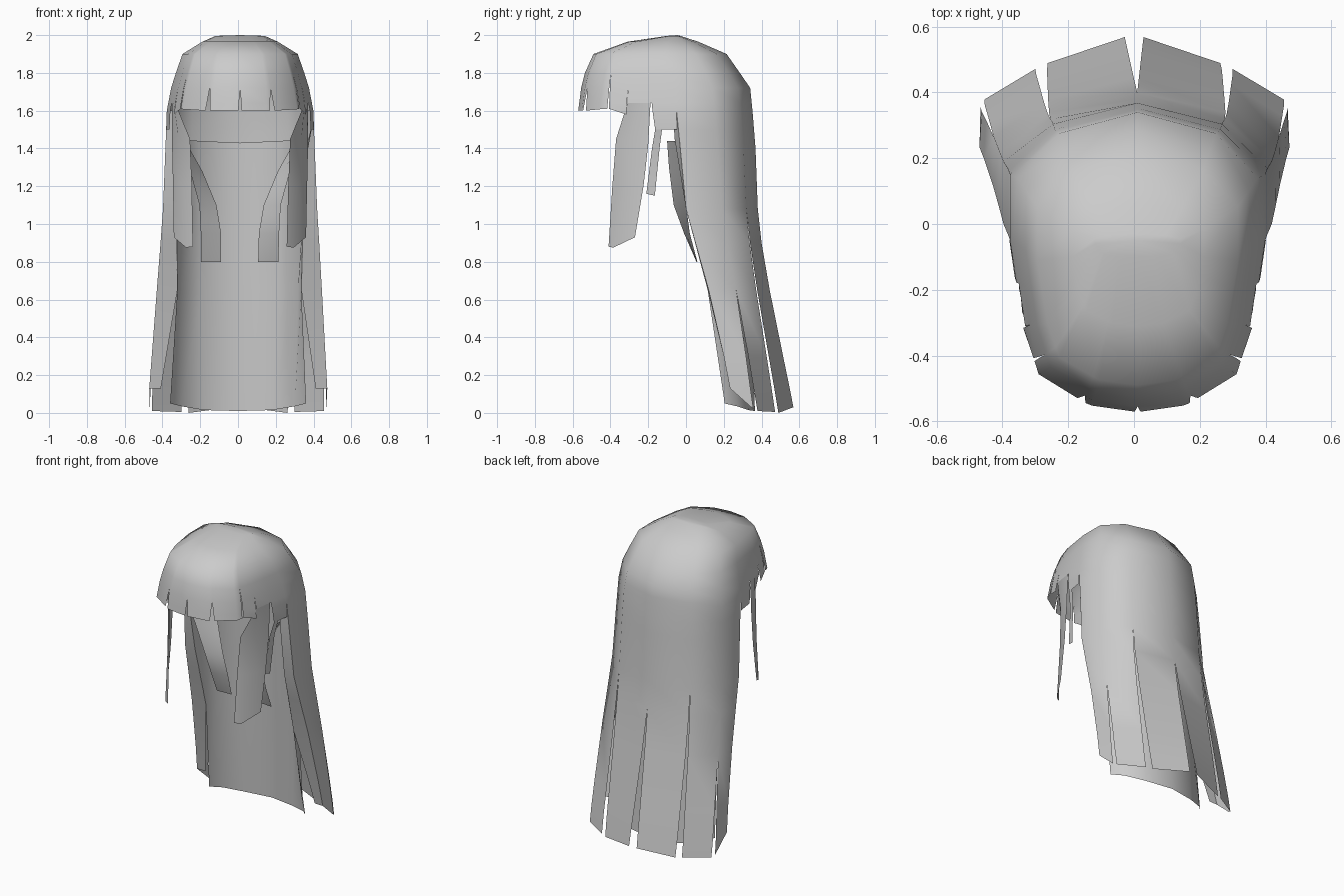
import bpy, bmesh
from math import floor

cube = bpy.data.objects.get("Cube")
if cube:
    bpy.data.objects.remove(cube)

GREY = (0.6, 0.6, 0.6, 1)
mat = bpy.data.materials.new("hair_grey")
mat.use_nodes = True
mat.diffuse_color = GREY
shader = mat.node_tree.nodes["Principled BSDF"]
shader.inputs["Base Color"].default_value = GREY
shader.inputs["Roughness"].default_value = 0.8


def lerp(a, b, f):
    return a + (b - a) * f


def add_grid(bm, rows, sides=(1, -1)):
    """Quads through rows of points, mirrored about a slightly leaning middle."""
    for side in sides:
        verts = [[bm.verts.new((side * x + .011 * min(1, z), y, z)) for x, y, z in row]
                 for row in rows]
        for up, low in zip(verts, verts[1:]):
            for i in range(len(up) - 1):
                quad = (up[i], low[i], low[i + 1], up[i + 1])
                bm.faces.new(quad if side > 0 else quad[::-1])


def finish(name, bm):
    bmesh.ops.remove_doubles(bm, verts=bm.verts, dist=0.0008)
    for f in bm.faces:
        f.smooth = True
    mesh = bpy.data.meshes.new(name)
    bm.to_mesh(mesh)
    bm.free()
    mesh.materials.append(mat)
    obj = bpy.data.objects.new(name, mesh)
    bpy.context.scene.collection.objects.link(obj)


def sheet(name, rows, sides=(1, -1)):
    bm = bmesh.new()
    add_grid(bm, rows, sides)
    finish(name, bm)


# Shell rings: height, front y, side y, back y, half width
RINGS = [
    (2.0, -.05, -.05, -.05, 0),
    (1.996, -.1, -.06, -.03, .13),
    (1.965, -.31, -.1, .065, .2),
    (1.9, -.49, -.11, .215, .305),
    (1.8, -.535, -.08, .285, .34),
    (1.72, -.555, -.06, .34, .365),
    (1.6, -.572, -.05, .352, .388),
    (1.4, -.58, -.03, .368, .395),
    (1.08, -.58, 0, .38, .408),
    (.9, -.58, .05, .4, .42),
    (.65, -.58, .12, .445, .437),
    (.3, -.58, .2, .52, .46),
    (.12, -.58, .235, .56, .472),
    (0, -.58, .26, .585, .476),
]
# Plan outline from front centre round the side to back centre
PLAN = [(0, 0), (.38, .04), (.78, .22), (.9, .5), (.95, .75), (1, 1),
        (1, 1.5), (.65, 1.84), (0, 2)]
# The same outline at the hanging tips, flatter towards the back
PLAN_TIPS = PLAN[:6] + [(.98, 1.35), (.6, 1.68), (0, 2)]


def shell_point(t, z):
    for a, b in zip(RINGS, RINGS[1:]):
        if z >= b[0]:
            f = (a[0] - z) / (a[0] - b[0])
            _, yf, ys, yb, w = [lerp(p, q, f) for p, q in zip(a, b)]
            break
    i = min(int(floor(t)), len(PLAN) - 2)
    tips = max(0, 1 - z)
    ends = [[lerp(p, q, tips) for p, q in zip(PLAN[k], PLAN_TIPS[k])] for k in (i, i + 1)]
    u, v = [lerp(p, q, t - i) for p, q in zip(*ends)]
    y = lerp(yf, ys, v) if v < 1 else lerp(ys, yb, v - 1)
    return (u * w, y, z)


# Strands: start, end, bottom heights, notch tops and half gaps at each edge
STRANDS = [
    (0, 1.15, 1.6, 1.6, 1.72, 1.72, .06, .08),
    (1.15, 2.3, 1.6, 1.61, 1.72, 1.8, .08, .03),
    (2.3, 3, 1.61, 1.58, 1.8, 1.72, .03, .04),
    (3, 4, 1.64, 1.64, 1.72, 1.72, 0, 0),
    (4, 5, 1.5, 1.5, 1.64, 1.6, .08, .06),
    (5, 6, .13, .02, 1.6, .65, 0, .12),
    (6, 7, .01, .005, .65, 1.03, .06, .08),
    (7, 8, .0, .03, 1.03, .88, .08, .1),
]

# Outer hair: crown, fringe and long hanging strands
bm = bmesh.new()
heights = sorted({r[0] for r in RINGS} | {1.64, 1.5}, reverse=True)
for t0, t1, low0, low1, top0, top1, gap0, gap1 in STRANDS:
    fracs = [0] + [(k - t0) / (t1 - t0) for k in range(9) if t0 < k < t1] + [1]
    rows = []
    for h in heights:
        row = []
        for f in fracs:
            z = max(h, lerp(low0, low1, f))
            open0 = gap0 * max(0, (top0 - z) / (top0 - low0))
            open1 = gap1 * max(0, (top1 - z) / (top1 - low1))
            t = lerp(t0, t1, f) + open0 * (1 - f) - open1 * f
            row.append(shell_point(t, z))
        rows.append(row)
    add_grid(bm, rows)
finish("outer_hair", bm)

# Long locks framing the face, hanging from the shell
sheet("face_locks", [
    [shell_point(t, 1.64) for t in (3, 3.5, 3.95)],
    [(.265, -.37, 1.45), (.325, -.3, 1.45), (.36, -.2, 1.42)],
    [(.255, -.39, 1.2), (.315, -.32, 1.2), (.355, -.225, 1.2)],
    [(.248, -.41, .88), (.285, -.385, .875), (.35, -.27, .93)],
])

# Single thin lock beside the left temple
sheet("left_temple_lock", [
    [shell_point(t, 1.5) for t in (4.08, 4.35)],
    [(.35, -.18, 1.4), (.36, -.14, 1.4)],
    [(.335, -.21, 1.16), (.345, -.165, 1.15)],
], sides=(1,))

# Turned-in front edges joining the outer hair to the inner sheet
rim = [(1.6, .36, -.07), (1.45, .345, -.06), (1.08, .335, 0), (.9, .332, .05),
       (.65, .328, .115), (.3, .383, .2), (.13, .41, .235)]
sheet("front_rims", [[(x, y, z), shell_point(5, z)] for z, x, y in rim])

# Twisting locks behind the neck opening
sheet("neck_locks", [
    [(.33, -.1, 1.44), (.315, 0, 1.44), (.285, .12, 1.43)],
    [(.27, -.09, 1.3), (.24, -.03, 1.3), (.2, .05, 1.28)],
    [(.215, -.065, 1.1), (.175, -.035, 1.1), (.125, .0, 1.1)],
    [(.207, -.01, .95), (.155, .0, .95), (.1, .02, .95)],
    [(.205, .055, .8), (.15, .06, .8), (.098, .06, .8)],
])

# Inner sheet of hair down the back
sheet("inner_back_sheet", [
    [(.345, -.06, 1.45), (.335, .1, 1.45), (.22, .25, 1.44), (0, .31, 1.43)],
    [(.335, .0, 1.08), (.325, .15, 1.08), (.21, .27, 1.08), (0, .325, 1.08)],
    [(.328, .115, .65), (.31, .2, .65), (.2, .29, .65), (0, .34, .65)],
    [(.36, .205, .05), (.3, .27, .035), (.18, .33, .015), (0, .365, .01)],
])
